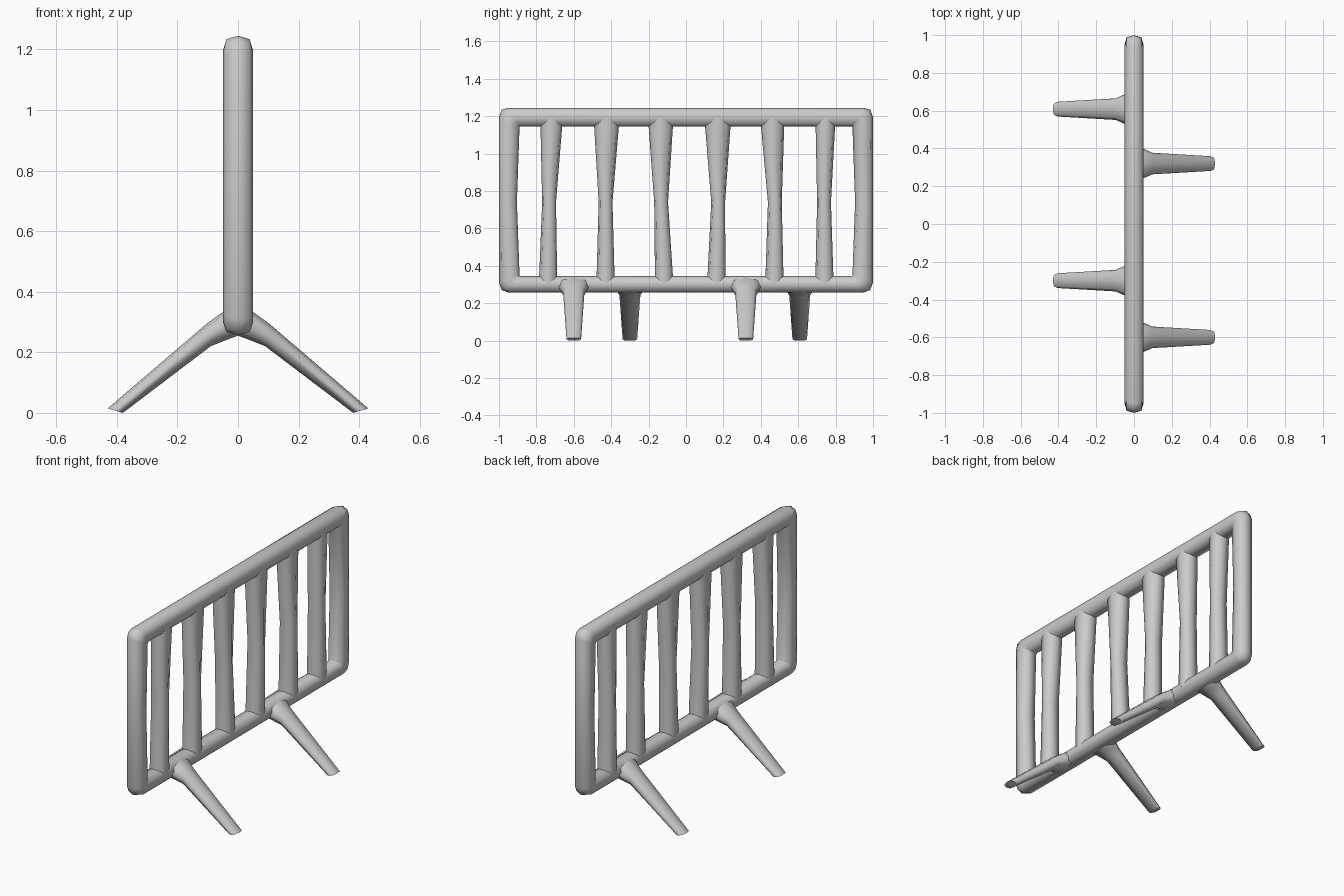
import bpy, bmesh, math
from mathutils import Vector

if "Cube" in bpy.data.objects:
    bpy.data.objects.remove(bpy.data.objects["Cube"])

# Unit cross-section shared by all tubes: a rounded square with eight sides
K = 0.77
SECTION = [(1, 0), (K, K), (0, 1), (-K, K), (-1, 0), (-K, -K), (0, -1), (K, -K)]


def loft(name, stations, closed=False):
    """Skin a tube through (centre, half-axis u, half-axis v) stations."""
    bm = bmesh.new()
    rings = []
    for c, u, v in stations:
        c, u, v = Vector(c), Vector(u), Vector(v)
        rings.append([bm.verts.new(c + u * a + v * b) for a, b in SECTION])
    n = len(SECTION)
    pairs = list(zip(rings, rings[1:]))
    if closed:
        pairs.append((rings[-1], rings[0]))
    else:
        bm.faces.new(rings[0])
        bm.faces.new(rings[-1])
    for r, s in pairs:
        for i in range(n):
            j = (i + 1) % n
            bm.faces.new((r[i], r[j], s[j], s[i]))
    bmesh.ops.recalc_face_normals(bm, faces=bm.faces)
    mesh = bpy.data.meshes.new(name)
    bm.to_mesh(mesh)
    bm.free()
    ob = bpy.data.objects.new(name, mesh)
    bpy.context.collection.objects.link(ob)
    bpy.ops.object.select_all(action='DESELECT')
    ob.select_set(True)
    bpy.context.view_layer.objects.active = ob
    bpy.ops.object.shade_smooth_by_angle(angle=math.radians(60))
    return ob


# Outer frame: outer and inner edge points (y, z) down one side, then mirrored
side = [((0.95, 1.245), (0.885, 1.145)),
        ((0.985, 1.235), (0.888, 1.143)),
        ((1.0, 1.195), (0.89, 1.14)),
        ((1.0, 0.74), (0.904, 0.74)),
        ((1.0, 0.31), (0.89, 0.35)),
        ((0.985, 0.27), (0.888, 0.346)),
        ((0.95, 0.257), (0.885, 0.345))]
loop = side + [((-o[0], o[1]), (-i[0], i[1])) for o, i in reversed(side)]
frame = []
for o, i in loop:
    o, i = Vector((0, *o)), Vector((0, *i))
    frame.append(((o + i) / 2, (0.05, 0, 0), (o - i) / 2))
loft("outer_frame", frame, closed=True)

# Upright bars: (y at top, half width at top, y at middle, y at foot)
bars = [(-0.72, 0.058, -0.732, -0.737), (-0.425, 0.066, -0.43, -0.43),
        (-0.135, 0.065, -0.133, -0.118), (0.17, 0.068, 0.172, 0.163),
        (0.463, 0.062, 0.475, 0.473), (0.745, 0.052, 0.738, 0.74)]
for k, (yt, wt, ym, yb) in enumerate(bars):
    rows = [(1.2, yt, wt, 0.05), (1.145, yt, wt, 0.05), (0.74, ym, 0.037, 0.049),
            (0.345, yb, 0.048, 0.05), (0.3, yb, 0.05, 0.05)]
    loft(f"upright_bar_{k + 1}",
         [((0, y, z), (d, 0, 0), (0, w, 0)) for z, y, w, d in rows])

# Splayed legs: upper edge (x, z), lower edge (x, z), half width in y
leg = [((0.0, 0.345), (0.0, 0.255), 0.09),
       ((0.05, 0.333), (0.04, 0.24), 0.08),
       ((0.105, 0.293), (0.09, 0.22), 0.057),
       ((0.43, 0.015), (0.38, 0.0), 0.039)]
for k, (s, y) in enumerate([(1, -0.6), (1, 0.32), (-1, -0.3), (-1, 0.608)]):
    stations = []
    for t, b, w in leg:
        t, b = Vector((s * t[0], y, t[1])), Vector((s * b[0], y, b[1]))
        stations.append(((t + b) / 2, (0, w, 0), (t - b) / 2))
    loft(f"leg_{k + 1}", stations)
